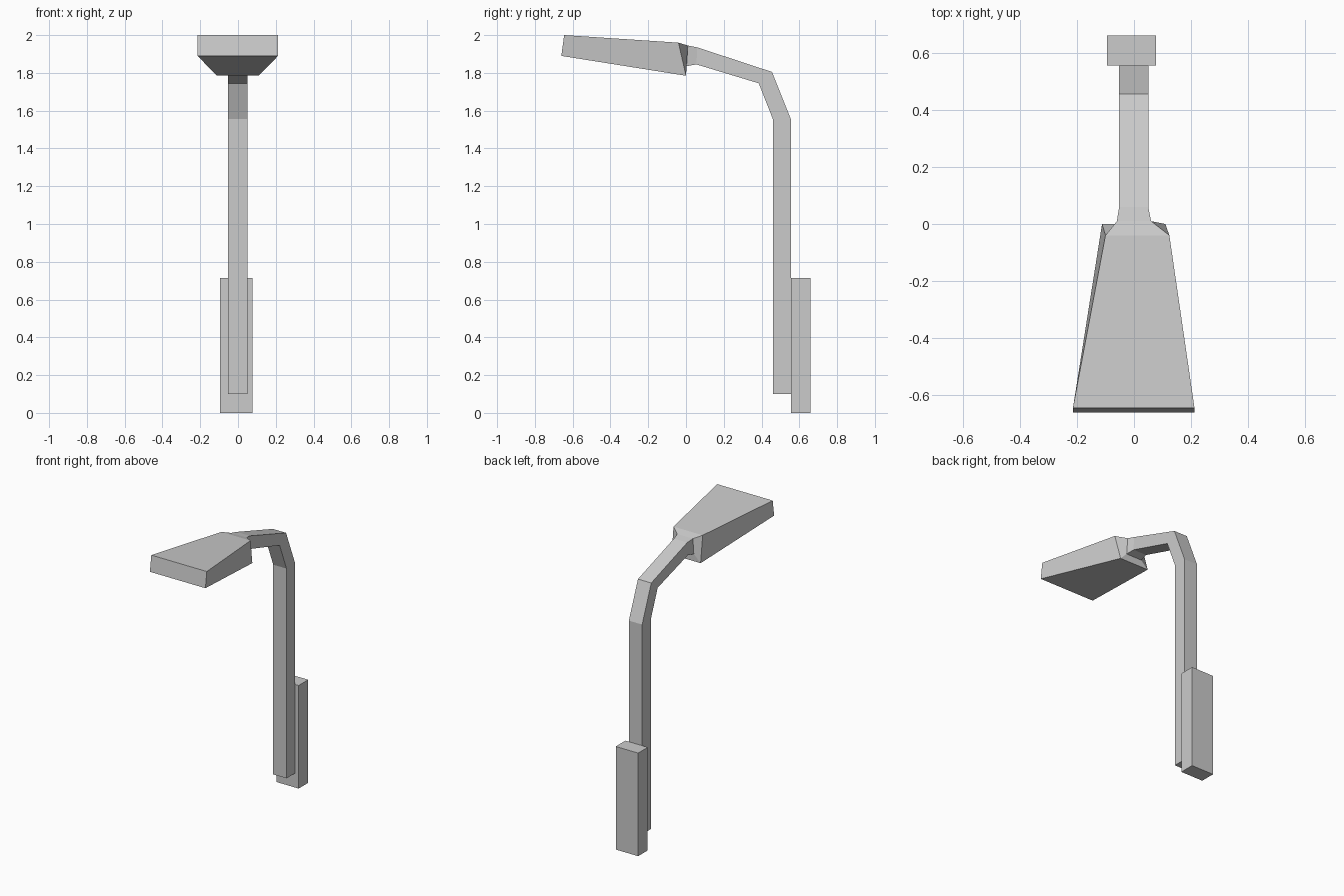
import bpy
import bmesh

cube = bpy.data.objects.get("Cube")
if cube:
    bpy.data.objects.remove(cube, do_unlink=True)

grey = bpy.data.materials.new("plain grey")
grey.use_nodes = True
colour = (0.6, 0.6, 0.6, 1)
grey.diffuse_color = colour
grey.node_tree.nodes["Principled BSDF"].inputs["Base Color"].default_value = colour


def ring(top, bottom, top_x, bottom_x=None):
    """Four corners from (y, z) of the upper and lower edge and their x spans."""
    a, b = top_x
    c, d = bottom_x or top_x
    return [(a, *top), (b, *top), (d, *bottom), (c, *bottom)]


def loft(name, rings, cap_start=True, cap_end=True):
    """Skin a chain of four-cornered sections."""
    bm = bmesh.new()
    loops = [[bm.verts.new(p) for p in r] for r in rings]
    for r, s in zip(loops, loops[1:]):
        for i in range(4):
            j = (i + 1) % 4
            bm.faces.new((r[i], r[j], s[j], s[i]))
    if cap_start:
        bm.faces.new(loops[0])
    if cap_end:
        bm.faces.new(loops[-1][::-1])
    bmesh.ops.recalc_face_normals(bm, faces=bm.faces[:])
    # An open shell is oriented by its first cap
    if bm.calc_volume(signed=True) < 0:
        bmesh.ops.reverse_faces(bm, faces=bm.faces[:])
    mesh = bpy.data.meshes.new(name)
    bm.to_mesh(mesh)
    bm.free()
    mesh.materials.append(grey)
    obj = bpy.data.objects.new(name, mesh)
    bpy.context.collection.objects.link(obj)
    return obj


# Mounting block behind the foot of the pole
block = (-0.095, 0.077)
loft("mounting_block", [ring((0.66, z), (0.555, z), block) for z in (0, 0.715)])

# Bent pole, from foot to flared neck
pole = (-0.052, 0.05)
neck = ring((0.01, 1.945), (0.0, 1.835), (-0.06, 0.06))
loft("pole", [
    ring((0.555, 0.1), (0.46, 0.1), pole),
    ring((0.555, 1.555), (0.46, 1.555), pole),
    ring((0.455, 1.805), (0.385, 1.745), pole),
    ring((0.06, 1.935), (0.055, 1.845), pole),
    neck,
], cap_end=False)

# Tapered lamp head, joined to the neck
loft("lamp_head", [
    neck,
    ring((-0.04, 1.96), (0.0, 1.785), (-0.1, 0.124), (-0.112, 0.11)),
    ring((-0.645, 2.0), (-0.66, 1.89), (-0.214, 0.212)),
], cap_start=False)
